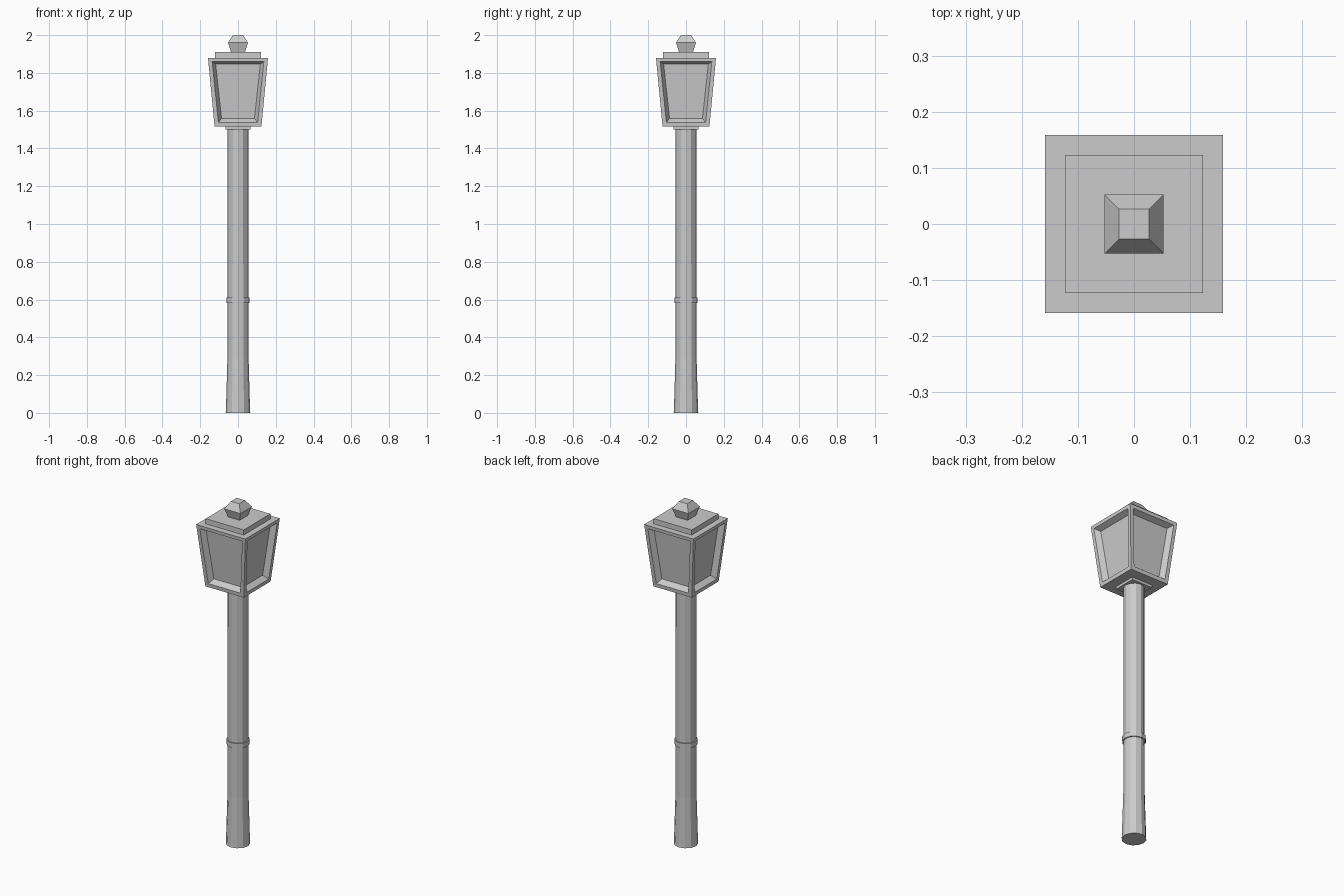
import bpy, bmesh
from math import sin, cos, pi

if "Cube" in bpy.data.objects:
    bpy.data.objects.remove(bpy.data.objects["Cube"])


def loft(name, levels, sides, square=False):
    """Stack of rings (z, radius or half width), closed at both ends."""
    bm = bmesh.new()
    k = 2 ** 0.5 if square else 1.0
    turn = pi / 4 if square else pi / 2
    rings = []
    for z, r in levels:
        rings.append([bm.verts.new((k * r * cos(turn + 2 * pi * i / sides),
                                    k * r * sin(turn + 2 * pi * i / sides), z))
                      for i in range(sides)])
    for a, b in zip(rings, rings[1:]):
        for i in range(sides):
            j = (i + 1) % sides
            bm.faces.new((a[i], a[j], b[j], b[i]))
    bm.faces.new(rings[0][::-1])
    bm.faces.new(rings[-1])
    bm.normal_update()
    mesh = bpy.data.meshes.new(name)
    obj = bpy.data.objects.new(name, mesh)
    bpy.context.collection.objects.link(obj)
    bm.to_mesh(mesh)
    bm.free()
    return obj


# Twelve-sided post with flared foot, and its band
loft("post", [(0, 0.065), (0.01, 0.064), (0.29, 0.056), (1.50, 0.055)], 12)
loft("post_band", [(0.582, 0.062), (0.61, 0.062)], 12)

# Square collar below the lantern
loft("lantern_collar", [(1.50, 0.066), (1.515, 0.066)], 4, True)

# Tapered lantern with four recessed, bevelled panes
lantern = loft("lantern", [(1.515, 0.124), (1.88, 0.159)], 4, True)
bm = bmesh.new()
bm.from_mesh(lantern.data)
panes = [f for f in bm.faces if abs(f.normal.z) < 0.5]
bmesh.ops.inset_individual(bm, faces=panes, thickness=0.03, depth=0)
bmesh.ops.inset_individual(bm, faces=panes, thickness=0.025, depth=-0.03)
bm.to_mesh(lantern.data)
bm.free()

# Roof slab and faceted finial
loft("roof_slab", [(1.88, 0.123), (1.91, 0.123)], 4, True)
loft("finial", [(1.91, 0.037), (1.96, 0.053), (2.0, 0.027)], 4, True)
